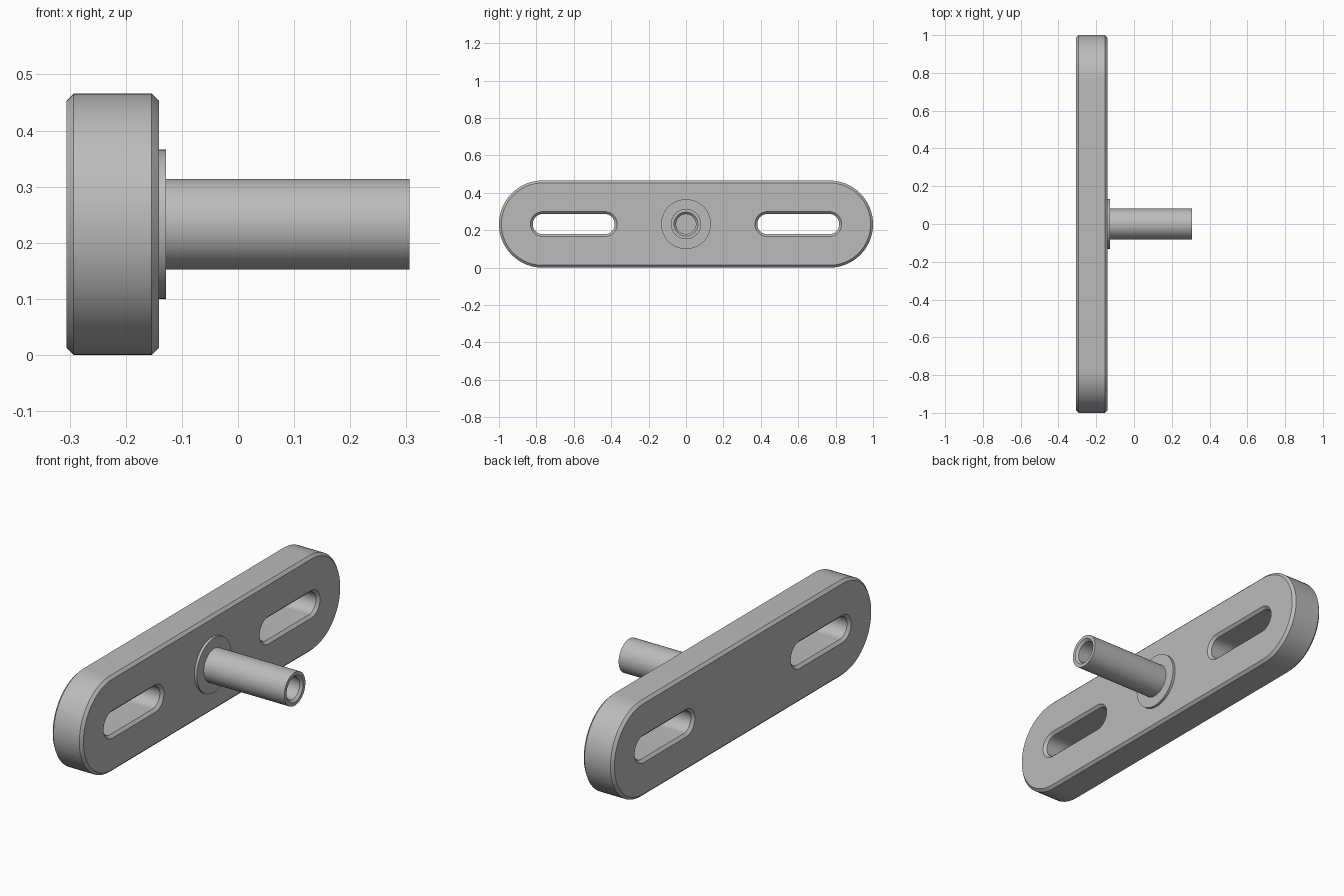
import bpy, bmesh, math

cube = bpy.data.objects.get("Cube")
if cube:
    bpy.data.objects.remove(cube, do_unlink=True)

MID_Z = 0.233            # height of the centre line
BACK, FACE, TIP = -0.306, -0.141, 0.306
CHAMFER = 0.013

steel = bpy.data.materials.new("satin grey metal")
steel.use_nodes = True
grey = (0.5, 0.5, 0.5, 1)
steel.diffuse_color = grey
steel.node_tree.nodes["Principled BSDF"].inputs["Base Color"].default_value = grey


def stadium(half, radius, steps=32):
    """Outline in y, z: two half circles joined by straights of +-half."""
    points = []
    for side in (1, -1):
        for i in range(steps + 1):
            a = math.pi * (i / steps - 0.5)
            points.append((side * (half + radius * math.cos(a)),
                           side * radius * math.sin(a)))
    return points


def loft(name, half, rings, center_y=0.0):
    """Skin stadium rings given as (x, radius) and cap both ends."""
    bm = bmesh.new()
    loops = [[bm.verts.new((x, center_y + y, MID_Z + z)) for y, z in stadium(half, r)]
             for x, r in rings]
    for a, b in zip(loops, loops[1:]):
        for i in range(len(a)):
            j = (i + 1) % len(a)
            bm.faces.new((a[i], a[j], b[j], b[i]))
    bm.faces.new(loops[0][::-1])
    bm.faces.new(loops[-1])
    bmesh.ops.remove_doubles(bm, verts=bm.verts, dist=1e-5)
    bmesh.ops.recalc_face_normals(bm, faces=bm.faces)
    mesh = bpy.data.meshes.new(name)
    bm.to_mesh(mesh)
    bm.free()
    mesh.materials.append(steel)
    obj = bpy.data.objects.new(name, mesh)
    bpy.context.collection.objects.link(obj)
    return obj


def activate(obj):
    bpy.ops.object.select_all(action="DESELECT")
    obj.select_set(True)
    bpy.context.view_layer.objects.active = obj


# Long rounded plate with chamfered rims
R = MID_Z
plate = loft("mounting_plate", 1 - R, [
    (BACK, R - CHAMFER), (BACK + CHAMFER, R),
    (FACE - CHAMFER, R), (FACE, R - CHAMFER)])

# Two chamfered slots cut right through the plate
SLOT = 0.054
for side in (-1, 1):
    flare = 2 * CHAMFER
    cutter = loft("slot_cutter", 0.165, [
        (BACK - CHAMFER, SLOT + flare), (BACK + CHAMFER, SLOT),
        (FACE - CHAMFER, SLOT), (FACE + CHAMFER, SLOT + flare)], side * 0.6)
    cutter.hide_render = True
    activate(plate)
    cut = plate.modifiers.new("slot", "BOOLEAN")
    cut.operation = "DIFFERENCE"
    cut.solver = "EXACT"
    cut.object = cutter
    bpy.ops.object.modifier_apply(modifier=cut.name)
    bpy.data.objects.remove(cutter, do_unlink=True)

# Low collar and hollow post with a chamfered blind bore
collar_front = FACE + CHAMFER
post = loft("hollow_post", 0, [
    (FACE - 0.005, 0.133), (collar_front, 0.133), (collar_front, 0.081),
    (TIP, 0.081), (TIP, 0.064), (TIP - 0.011, 0.053), (collar_front, 0.053)])

for obj in (plate, post):
    activate(obj)
    bpy.ops.object.shade_smooth_by_angle(angle=math.radians(25))
